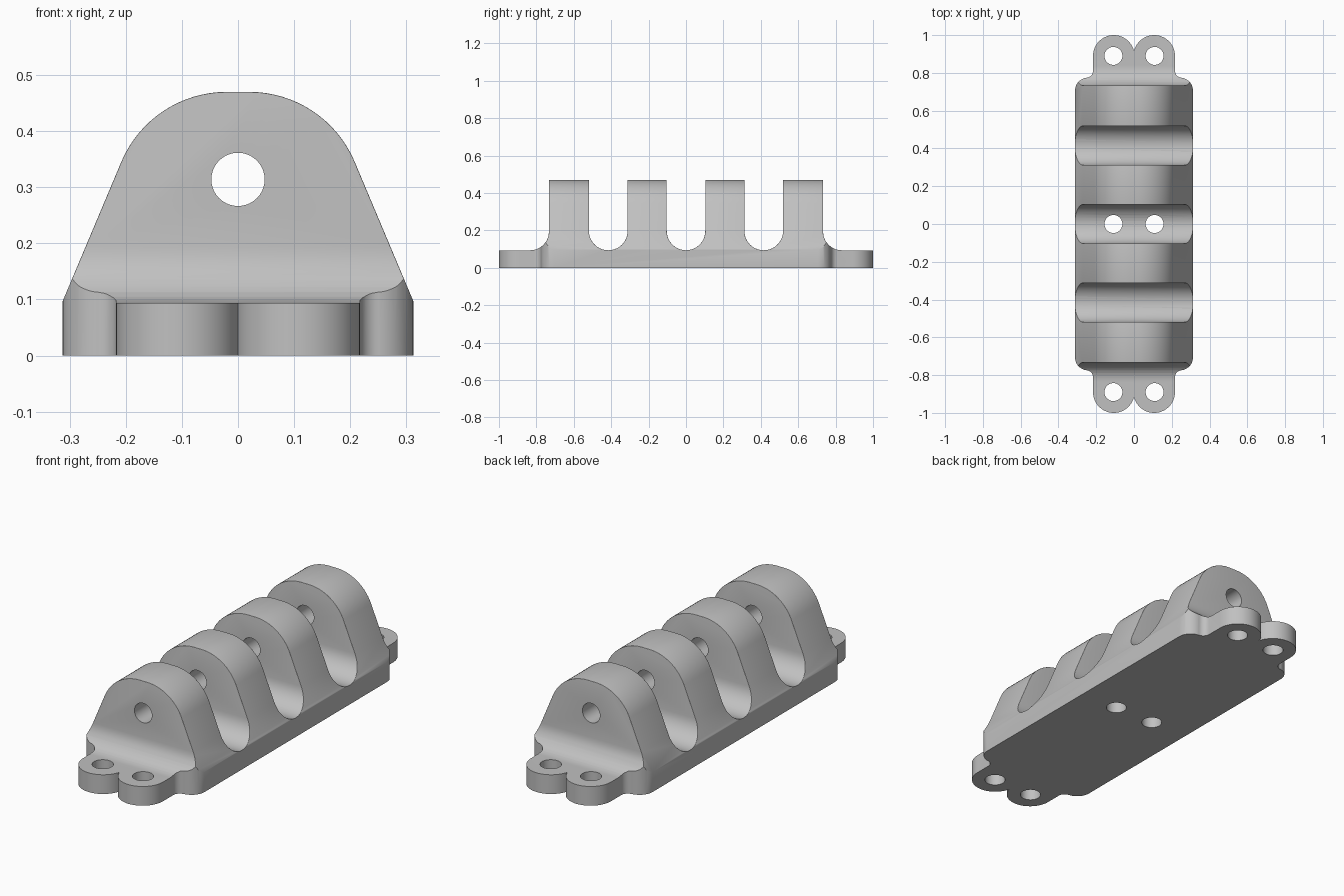
import bpy, bmesh, math
from mathutils import Vector

if "Cube" in bpy.data.objects:
    bpy.data.objects.remove(bpy.data.objects["Cube"])

FLOOR, TOP = 0.094, 0.47
TAB_X, TAB_Y, TAB_R = 0.107, 0.89, 0.11


def arc(cx, cy, r, a0, a1, n):
    return [(cx + r * math.cos(math.radians(a0 + (a1 - a0) * i / n)),
             cy + r * math.sin(math.radians(a0 + (a1 - a0) * i / n))) for i in range(n + 1)]


def prism(name, pts, place, vec):
    """Extrude a closed 2D outline, placed in space by a function, along vec."""
    clean = []
    for p in pts:
        if not clean or (Vector(p) - Vector(clean[-1])).length > 1e-5:
            clean.append(p)
    if (Vector(clean[0]) - Vector(clean[-1])).length < 1e-5:
        clean.pop()
    bm = bmesh.new()
    face = bm.faces.new([bm.verts.new(place(*p)) for p in clean])
    ext = bmesh.ops.extrude_face_region(bm, geom=[face])
    bmesh.ops.translate(bm, vec=vec, verts=[v for v in ext["geom"] if isinstance(v, bmesh.types.BMVert)])
    bmesh.ops.recalc_face_normals(bm, faces=bm.faces)
    me = bpy.data.meshes.new(name)
    bm.to_mesh(me)
    bm.free()
    ob = bpy.data.objects.new(name, me)
    bpy.context.collection.objects.link(ob)
    return ob


def boolean(target, tool, operation):
    mod = target.modifiers.new("cut", "BOOLEAN")
    mod.operation, mod.object, mod.solver = operation, tool, "EXACT"
    bpy.ops.object.select_all(action="DESELECT")
    target.select_set(True)
    bpy.context.view_layer.objects.active = target
    bpy.ops.object.modifier_apply(modifier=mod.name)
    bpy.data.objects.remove(tool)


# Side profile: four fins with U-shaped valleys and filleted ends
half = [(0, FLOOR)]
half = arc(0, FLOOR + 0.103, 0.103, -90, 0, 10)
half += [(0.103, 0.6), (0.312, 0.6)]
half += arc(0.4155, FLOOR + 0.1035, 0.1035, 180, 360, 20)
half += [(0.519, 0.6), (0.733, 0.6)]
half += arc(0.833, FLOOR + 0.1, 0.1, 180, 270, 10) + [(1.1, FLOOR), (1.1, -0.1)]
side = half + [(-y, z) for y, z in reversed(half)]
bracket = prism("hinge_bracket", side, lambda y, z: (-0.5, y, z), (1, 0, 0))

# Front profile: vertical foot, sloped flanks and rounded crown
right = [(0.3125, 0), (0.3125, 0.097)] + arc(0.02, TOP - 0.204, 0.204, 23, 90, 16)
front = right + [(-x, z) for x, z in reversed(right)]
boolean(bracket, prism("front_cutter", front, lambda x, z: (x, -1.2, z), (0, 2.4, 0)), "INTERSECT")

# Soften the rim of every fin
bm = bmesh.new()
bm.from_mesh(bracket.data)
bmesh.ops.remove_doubles(bm, verts=bm.verts, dist=1e-5)
bmesh.ops.recalc_face_normals(bm, faces=bm.faces)
rim = []
for e in bm.edges:
    if len(e.link_faces) == 2:
        n = sorted((f.normal for f in e.link_faces), key=lambda v: abs(v.y))
        mid = (e.verts[0].co + e.verts[1].co) / 2
        if abs(n[0].y) < 0.01 and abs(n[1].y) > 0.35 and abs(n[1].x) < 0.01 \
                and mid.z > 0.099 and abs(mid.y) < 1:
            rim.append(e)
bmesh.ops.bevel(bm, geom=rim, offset=0.014, offset_type="OFFSET", segments=4,
                profile=0.5, affect="EDGES", clamp_overlap=True)
bm.to_mesh(bracket.data)
bm.free()

# Plan outline: rounded body corners and paired round tabs at each end
quarter = arc(0.2425, 0.705, 0.07, 0, 90, 12)
quarter += arc(0.252, 0.81, 0.035, 270, 180, 8)
cusp = math.degrees(math.acos(-TAB_X / TAB_R))
quarter += arc(TAB_X, TAB_Y, TAB_R, 0, cusp, 24)
quarter[0] = (0.33, 0.705)          # side walls come from the front profile
quarter.insert(1, (0.3125, 0.705))
back = quarter + [(-x, y) for x, y in reversed(quarter[:-1])]
plan = back + [(-x, -y) for x, y in back]
boolean(bracket, prism("plan_cutter", plan, lambda x, y: (x, y, -0.2), (0, 0, 1)), "INTERSECT")

# Pin hole through all fins, screw holes through tabs and centre valley
hole = arc(0, 0, 0.0475, 0, 360, 40)
boolean(bracket, prism("pin_cutter", hole, lambda x, z: (x, -1.2, z + 0.314), (0, 2.4, 0)), "DIFFERENCE")
for y in (-TAB_Y, 0, TAB_Y):
    for x in (-0.109, 0.109):
        boolean(bracket, prism("screw_cutter", hole,
                               lambda a, b: (a + x, b + y, -0.2), (0, 0, 0.6)), "DIFFERENCE")

# Single grey finish
grey = bpy.data.materials.new("plain_grey")
grey.diffuse_color = (0.53, 0.53, 0.53, 1)
grey.use_nodes = True
grey.node_tree.nodes["Principled BSDF"].inputs["Base Color"].default_value = grey.diffuse_color
bracket.data.materials.clear()
bracket.data.materials.append(grey)
for p in bracket.data.polygons:
    p.material_index = 0
bpy.ops.object.select_all(action="DESELECT")
bracket.select_set(True)
bpy.context.view_layer.objects.active = bracket
bpy.ops.object.shade_smooth_by_angle(angle=math.radians(30))
